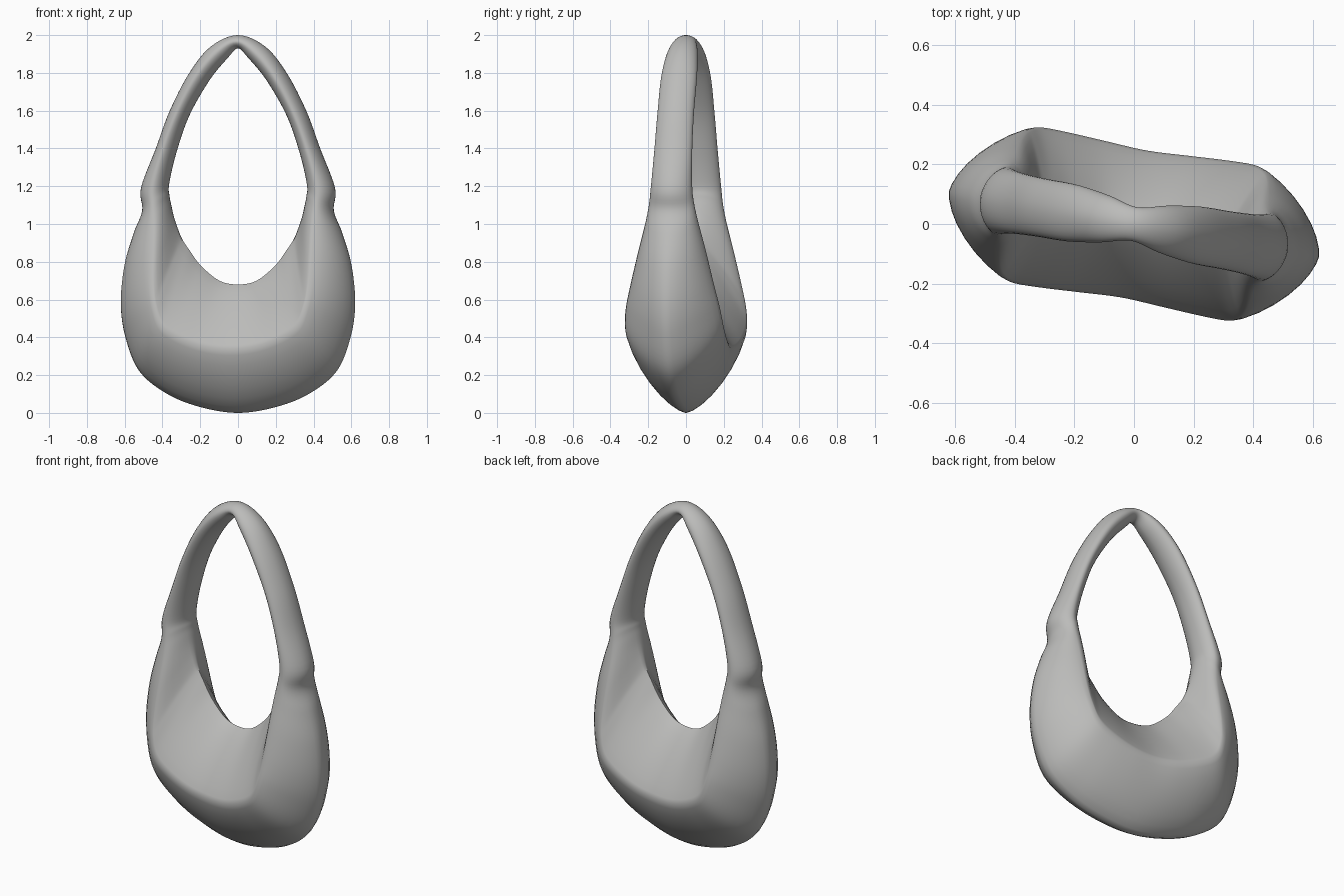
import bpy, bmesh, math
from mathutils import Vector, Matrix

cube = bpy.data.objects.get("Cube")
if cube:
    bpy.data.objects.remove(cube, do_unlink=True)

# Half of the bag's ring, from the base up to the top of the strap:
# outer edge x, z | inner edge x, z | widest ridge x, z | half depth
HALF_RING = [
    (0, 0, 0, .68, 0, .34, .25),
    (.2, .03, .1, .7, .14, .355, .257),
    (.38, .1, .2, .78, .27, .4, .264),
    (.53, .22, .26, .86, .36, .46, .265),
    (.605, .4, .3, .92, .4, .56, .252),
    (.63, .58, .325, .98, .42, .68, .224),
    (.61, .78, .345, 1.04, .43, .85, .182),
    (.56, .95, .36, 1.1, .435, 1, .143),
    (.513, 1.07, .37, 1.15, .44, 1.1, .122),
    (.52, 1.19, .372, 1.21, .44, 1.2, .111),
    (.44, 1.4, .335, 1.37, .39, 1.385, .102),
    (.365, 1.6, .265, 1.57, .315, 1.585, .098),
    (.26, 1.8, .155, 1.76, .21, 1.78, .096),
    (.145, 1.94, .055, 1.88, .1, 1.91, .08),
    (0, 2, 0, 1.93, 0, 1.965, .057),
]
STEPS = 6        # lofted sections between stations
ARC = 8          # points per quarter of a section
TILT = math.radians(-10)


def mirrored(station):
    """Flip the x values of a station to the other side."""
    ox, oz, ix, iz, rx, rz, depth = station
    return (-ox, oz, -ix, iz, -rx, rz, depth)


def spline(a, b, c, d, t):
    """Smooth blend from b to c for every value of a station."""
    return [q + t / 2 * (r - p + t * (2 * p - 5 * q + 4 * r - s + t * (3 * (q - r) + s - p)))
            for p, q, r, s in zip(a, b, c, d)]


def quarter(ridge, edge, depth, power):
    """Rounded curve from the ridge to an edge on the middle plane."""
    points = []
    for k in range(ARC + 1):
        angle = math.pi / 2 * k / ARC
        across = math.sin(angle) ** (2 / power)
        out = math.cos(angle) ** (2 / power) if k < ARC else 0
        x, z = ridge.lerp(edge, across)
        points.append(Vector((x, depth * out, z)))
    return points


def section(station):
    """Closed cross-section: full outside, flatter panel on the inside."""
    ox, oz, ix, iz, rx, rz, depth = station
    strap = min(max((.25 - depth) / .13, 0), 1)
    ridge = Vector((rx, rz))
    outer = quarter(ridge, Vector((ox, oz)), depth, 1.45 + .4 * strap)
    inner = quarter(ridge, Vector((ix, iz)), depth, 1.15 + .65 * strap)
    front = inner[::-1] + outer[1:]
    back = [Vector((p.x, -p.y, p.z)) for p in front[-2:0:-1]]
    return front + back


# Bag body and strap lofted as one closed ring
ring = HALF_RING + [mirrored(s) for s in HALF_RING[-2:0:-1]]
count = len(ring)
bm = bmesh.new()
loops = []
for n in range(count):
    keys = [ring[(n + k) % count] for k in (-1, 0, 1, 2)]
    for step in range(STEPS):
        points = section(spline(*keys, step / STEPS))
        loops.append([bm.verts.new(p) for p in points])

for n, loop in enumerate(loops):
    following = loops[(n + 1) % len(loops)]
    for k in range(len(loop)):
        j = (k + 1) % len(loop)
        bm.faces.new((loop[k], loop[j], following[j], following[k]))

bmesh.ops.recalc_face_normals(bm, faces=bm.faces)
bmesh.ops.rotate(bm, verts=bm.verts, matrix=Matrix.Rotation(TILT, 3, 'Z'))
mesh = bpy.data.meshes.new("handbag")
bm.to_mesh(mesh)
bm.free()

bag = bpy.data.objects.new("handbag", mesh)
bpy.context.collection.objects.link(bag)

# Plain grey leather
leather = bpy.data.materials.new("grey_leather")
leather.use_nodes = True
color = (.5, .5, .49, 1)
leather.diffuse_color = color
leather.node_tree.nodes["Principled BSDF"].inputs["Base Color"].default_value = color
mesh.materials.append(leather)

bpy.context.view_layer.objects.active = bag
bag.select_set(True)
bpy.ops.object.shade_smooth_by_angle(angle=math.radians(60))
